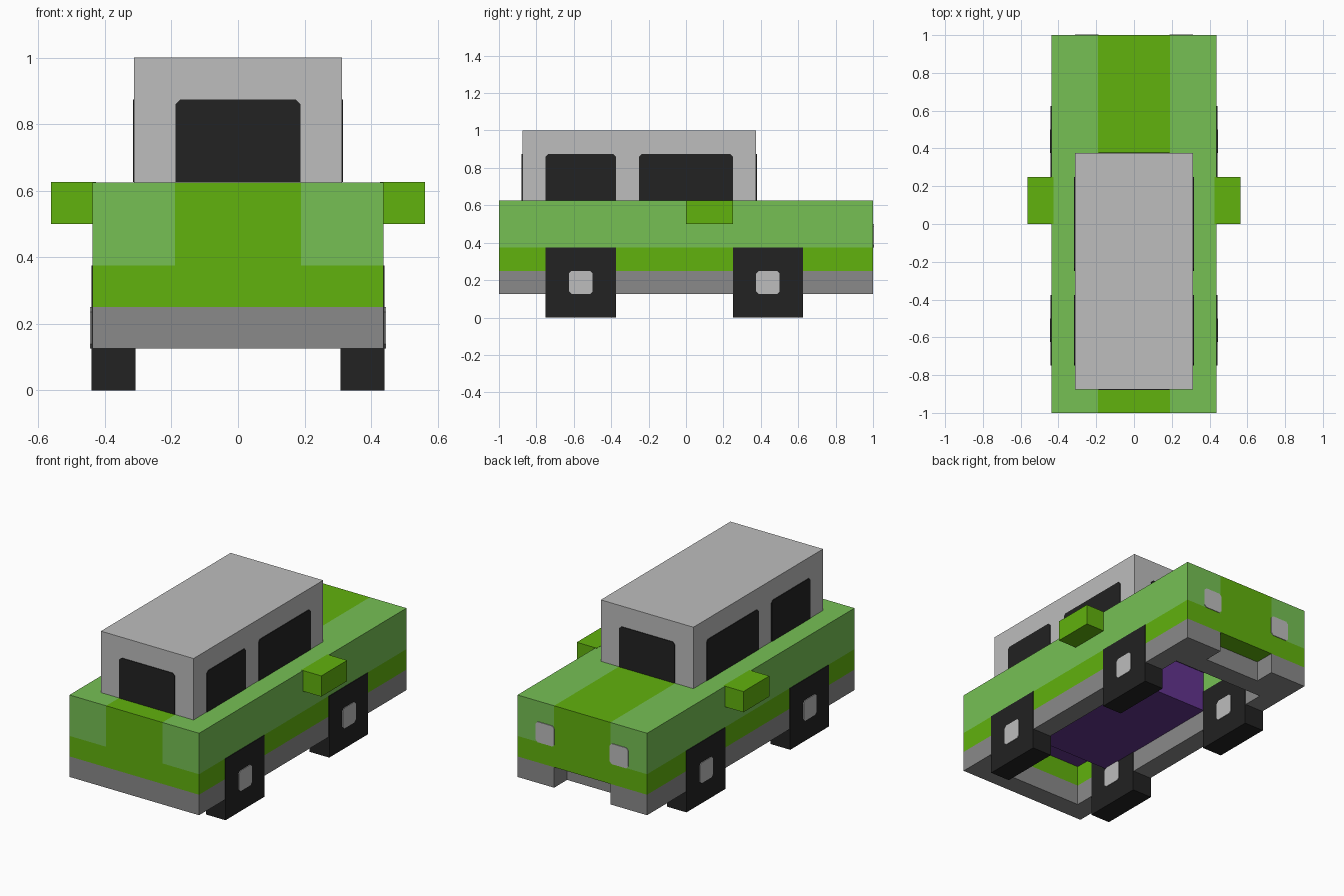
import bpy, bmesh
from mathutils import Vector

if "Cube" in bpy.data.objects:
    bpy.data.objects.remove(bpy.data.objects["Cube"])


def material(name, rgb):
    m = bpy.data.materials.new(name)
    lin = [(c / 255 / 12.92 if c < 10 else ((c / 255 + 0.055) / 1.055) ** 2.4) for c in rgb]
    m.diffuse_color = (*lin, 1)
    m.use_nodes = True
    m.node_tree.nodes["Principled BSDF"].inputs["Base Color"].default_value = m.diffuse_color
    return m


LIGHT = material("light_green", (118, 192, 84))
GREEN = material("deep_green", (97, 178, 13))
TRIM = material("bumper_gray", (138, 138, 138))
SILVER = material("roof_gray", (189, 189, 189))
BLACK = material("black", (34, 34, 34))
PURPLE = material("underside_purple", (98, 52, 142))


def finish(bm, name, *mats):
    bmesh.ops.recalc_face_normals(bm, faces=bm.faces)
    me = bpy.data.meshes.new(name)
    bm.to_mesh(me)
    bm.free()
    for m in mats:
        me.materials.append(m)
    ob = bpy.data.objects.new(name, me)
    bpy.context.collection.objects.link(ob)
    return ob


def box(name, lo, hi, mat):
    bm = bmesh.new()
    bmesh.ops.create_cube(bm, size=1)
    lo, hi = Vector(lo), Vector(hi)
    for v in bm.verts:
        v.co = Vector(((a + b) / 2 + c * (b - a) for a, b, c in zip(lo, hi, v.co)))
    return finish(bm, name, mat)


def plate(name, axis, pos, side, u, z, mat, cut=0.014, low_cut=True):
    """Thin plate with clipped corners, facing along axis (0 = x, 1 = y)."""
    (u0, u1), (z0, z1) = u, z
    k = cut if low_cut else 0.0
    pts = [(u1, z1 - cut), (u1 - cut, z1), (u0 + cut, z1), (u0, z1 - cut)]
    pts += [(u0, z0 + k), (u0 + k, z0), (u1 - k, z0), (u1, z0 + k)] if low_cut else [(u0, z0), (u1, z0)]
    bm = bmesh.new()
    inner, outer = pos - side * 0.001, pos + side * 0.004

    def co(d, p):
        return (d, p[0], p[1]) if axis == 0 else (p[0], d, p[1])
    rings = [[bm.verts.new(co(d, p)) for p in pts] for d in (inner, outer)]
    bm.faces.new(rings[0])
    bm.faces.new(rings[1])
    n = len(pts)
    for i in range(n):
        j = (i + 1) % n
        bm.faces.new((rings[0][i], rings[0][j], rings[1][j], rings[1][i]))
    return finish(bm, name, mat)


# Body: block grid with the hollow underside and bumper notch left out
XS = [-0.4375, -0.3125, -0.19, 0.19, 0.3125, 0.4375]
YS = [-1, -0.875, -0.625, 0.25, 0.75, 0.875, 1]
ZS = [0.125, 0.25, 0.375, 0.5, 0.625]
GRID = (XS, YS, ZS)


def solid(cell):
    if any(i < 0 or i >= len(g) - 1 for i, g in zip(cell, GRID)):
        return False
    x, y, z = ((g[i] + g[i + 1]) / 2 for i, g in zip(cell, GRID))
    if abs(x) < 0.19 and y > 0.875:                     # front bumper notch
        return z > 0.25
    if abs(x) < 0.3125 and -0.875 < y < 0.75:           # underside recesses
        return z > (0.375 if y < -0.625 else 0.25 if y < 0.25 else 0.5)
    return True


def paint(c, axis):
    inside = abs(c.x) < 0.32 and -0.88 < c.y < 0.76 and c.z < 0.6
    if inside and ((axis == 2 and c.z > 0.2) or (axis == 1 and -0.7 < c.y < 0.3)):
        return 3
    if c.z < 0.249:
        return 2
    if c.z > 0.376 and (axis == 0 or abs(c.x) > 0.19):
        return 0
    return 1


bm = bmesh.new()
for i in range(len(XS) - 1):
    for j in range(len(YS) - 1):
        for k in range(len(ZS) - 1):
            if not solid((i, j, k)):
                continue
            for axis in range(3):
                for step in (0, 1):
                    near = [i, j, k]
                    near[axis] += 1 if step else -1
                    if solid(near):
                        continue
                    a, b = (axis + 1) % 3, (axis + 2) % 3
                    vs = []
                    for da, db in ((0, 0), (1, 0), (1, 1), (0, 1)):
                        idx = [i, j, k]
                        idx[axis] += step
                        idx[a] += da
                        idx[b] += db
                        vs.append(bm.verts.new([g[n] for g, n in zip(GRID, idx)]))
                    f = bm.faces.new(vs if step else vs[::-1])
                    f.material_index = paint(f.calc_center_median(), axis)
bmesh.ops.remove_doubles(bm, verts=bm.verts, dist=0.0005)
finish(bm, "body", LIGHT, GREEN, TRIM, PURPLE)

# Cabin with front, rear and side windows
box("cabin", (-0.3125, -0.875, 0.62), (0.3125, 0.375, 1), SILVER)
GLASS = (0.626, 0.875)
plate("rear_window", 1, -0.875, -1, (-0.1875, 0.1875), GLASS, BLACK, low_cut=False)
plate("windshield", 1, 0.375, 1, (-0.1875, 0.1875), GLASS, BLACK, low_cut=False)

for side, tag in ((-1, "left"), (1, "right")):
    for name, span in (("rear", (-0.75, -0.375)), ("front", (-0.25, 0.25))):
        plate(f"{name}_side_window_{tag}", 0, side * 0.3125, side, span, GLASS, BLACK, low_cut=False)

    # Side mirrors
    xs = sorted((side * 0.4275, side * 0.5625))
    box(f"mirror_{tag}", (xs[0], 0, 0.5), (xs[1], 0.25, 0.6265), GREEN)

    # Headlights
    plate(f"headlight_{tag}", 1, 1, 1, sorted((side * 0.1875, side * 0.3125)), (0.375, 0.5), SILVER)

    # Square wheels with a hub on both faces
    for name, y in (("rear", -0.75), ("front", 0.25)):
        xs = sorted((side * 0.309, side * 0.441))
        box(f"{name}_wheel_{tag}", (xs[0], y, 0), (xs[1], y + 0.375, 0.375), BLACK)
        for x, d, face in ((0.441, side, "outer"), (0.309, -side, "inner")):
            plate(f"{name}_{face}_hub_{tag}", 0, side * x, d, (y + 0.125, y + 0.25), (0.125, 0.25), SILVER)
